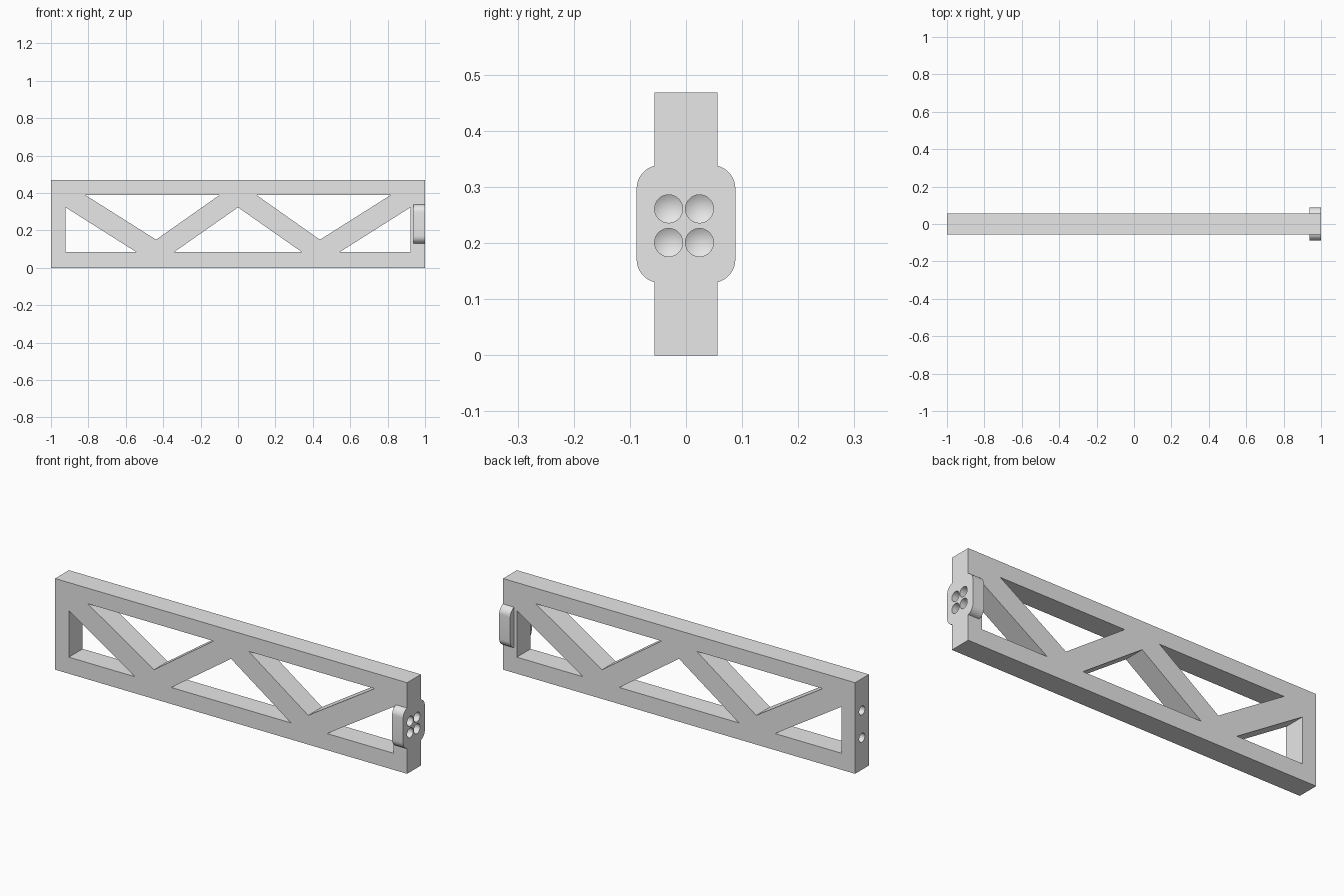
import bpy
import bmesh
from math import pi, cos, sin
from mathutils import Vector, Matrix

cube = bpy.data.objects.get("Cube")
if cube:
    bpy.data.objects.remove(cube, do_unlink=True)

HEIGHT, HALF_DEPTH = 0.468, 0.056
MID = HEIGHT / 2

grey = bpy.data.materials.new("light grey")
grey.use_nodes = True
grey.diffuse_color = (0.8, 0.8, 0.8, 1)
for node in grey.node_tree.nodes:
    if node.type == 'BSDF_PRINCIPLED':
        node.inputs["Base Color"].default_value = grey.diffuse_color


def add_prism(bm, points, sweep):
    """Solid swept from a flat outline."""
    face = bm.faces.new([bm.verts.new(p) for p in points])
    swept = bmesh.ops.extrude_face_region(bm, geom=[face])["geom"]
    bmesh.ops.translate(bm, vec=sweep, verts=[v for v in swept if isinstance(v, bmesh.types.BMVert)])


def add_drill(bm, end, y, z, radius, depth):
    """Round hole cutter entering the end face (end = 1 or -1), with a conical tip."""
    turn = Matrix.Rotation(-end * pi / 2, 4, 'Y')
    overshoot = 0.02
    place = Matrix.Translation((end * (1 - (depth - overshoot) / 2), y, z)) @ turn
    made = bmesh.ops.create_cone(bm, cap_ends=True, segments=32, radius1=radius, radius2=radius,
                                 depth=depth + overshoot, matrix=place)
    faces = {f for v in made["verts"] for f in v.link_faces}
    inner = min(faces, key=lambda f: f.calc_center_median().x * end)
    tip = bmesh.ops.poke(bm, faces=[inner])["verts"][0]
    tip.co.x -= end * radius * 0.6


def finish(bm, name):
    bmesh.ops.recalc_face_normals(bm, faces=bm.faces[:])
    mesh = bpy.data.meshes.new(name)
    bm.to_mesh(mesh)
    bm.free()
    mesh.materials.append(grey)
    obj = bpy.data.objects.new(name, mesh)
    bpy.context.collection.objects.link(obj)
    return obj


def combine(target, other, operation):
    bpy.context.view_layer.objects.active = target
    mod = target.modifiers.new(operation.lower(), 'BOOLEAN')
    mod.operation, mod.solver, mod.object = operation, 'EXACT', other
    bpy.ops.object.modifier_apply(modifier=mod.name)
    bpy.data.objects.remove(other, do_unlink=True)


# Beam blank
bm = bmesh.new()
add_prism(bm, [(x, -HALF_DEPTH, z) for x, z in ((-1, 0), (1, 0), (1, HEIGHT), (-1, HEIGHT))],
          (0, 2 * HALF_DEPTH, 0))
beam = finish(bm, "truss_beam")

# Triangular openings that leave the zigzag braces
low, high, peak, dip = 0.085, 0.388, 0.323, 0.15
triangles = [[(-0.34, low), (0.34, low), (0, peak)]]
for s in (-1, 1):
    triangles.append([(s * 0.922, low), (s * 0.922, peak), (s * 0.545, low)])
    triangles.append([(s * 0.815, high), (s * 0.10, high), (s * 0.438, dip)])
bm = bmesh.new()
for tri in triangles:
    add_prism(bm, [(x, -0.1, z) for x, z in tri], (0, 0.2, 0))
combine(beam, finish(bm, "opening_cutter"), 'DIFFERENCE')

# Rounded mounting plate, flush with the end of the beam
half_w, half_h, radius, steps = 0.088, 0.105, 0.042, 10
outline = []
for corner, (sy, sz) in enumerate(((1, 1), (-1, 1), (-1, -1), (1, -1))):
    for i in range(steps + 1):
        a = (corner + i / steps) * pi / 2
        outline.append((0.937, sy * (half_w - radius) + radius * cos(a),
                        MID + sz * (half_h - radius) + radius * sin(a)))
bm = bmesh.new()
add_prism(bm, outline, (0.063, 0, 0))
combine(beam, finish(bm, "mounting_plate"), 'UNION')

# Four holes in the plate end, two in the plain end
bm = bmesh.new()
for y in (-0.031, 0.024):
    for z in (0.201, 0.261):
        add_drill(bm, 1, y, z, 0.025, 0.04)
for z in (MID - 0.07, MID + 0.07):
    add_drill(bm, -1, 0, z, 0.023, 0.04)
combine(beam, finish(bm, "hole_cutter"), 'DIFFERENCE')

# Smooth the round walls only
bpy.ops.object.select_all(action='DESELECT')
beam.select_set(True)
bpy.context.view_layer.objects.active = beam
bpy.ops.object.shade_smooth_by_angle(angle=pi / 6)
